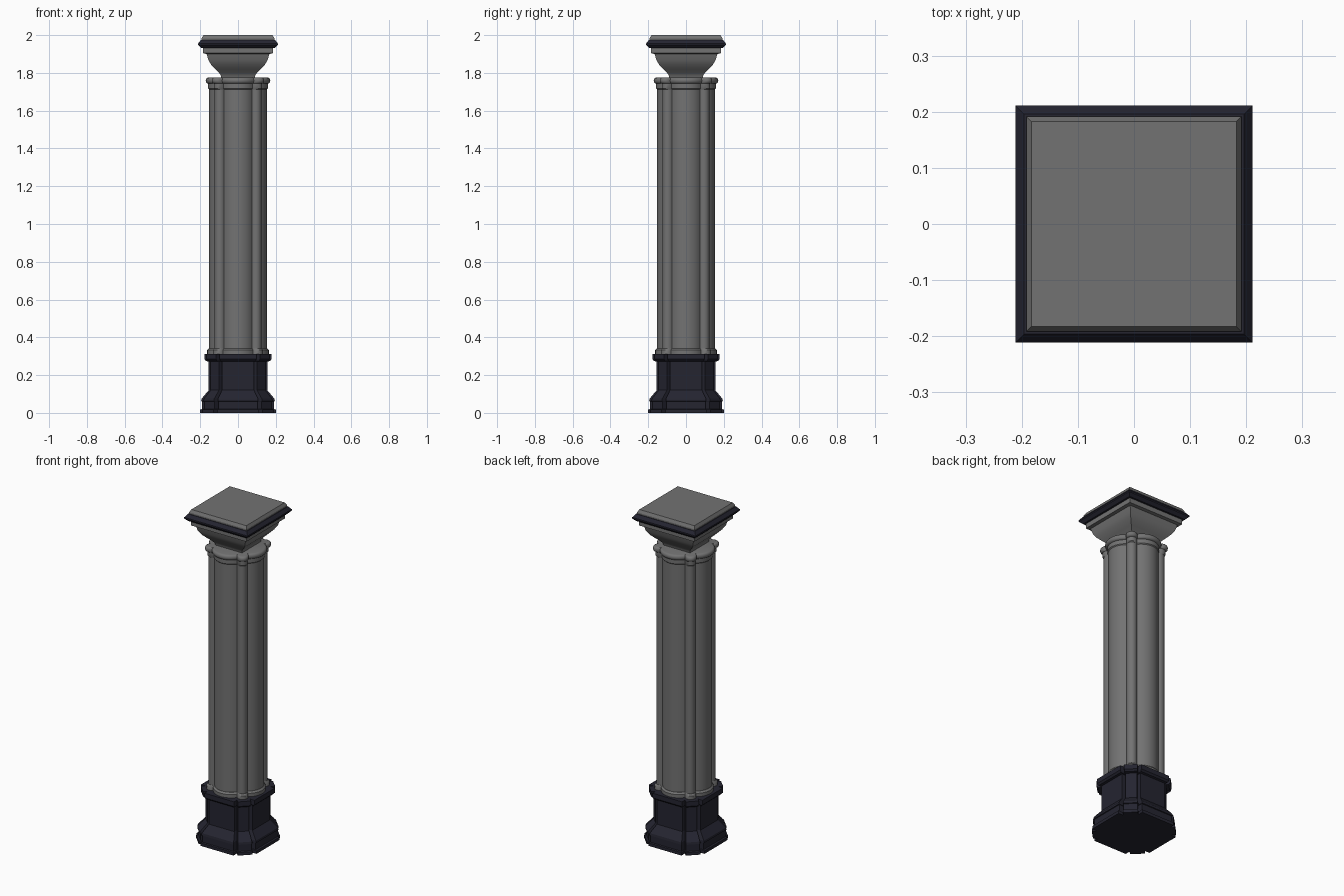
import bpy, bmesh, math

if "Cube" in bpy.data.objects:
    bpy.data.objects.remove(bpy.data.objects["Cube"])


def material(name, rgb):
    m = bpy.data.materials.new(name)
    m.diffuse_color = (*rgb, 1)
    m.use_nodes = True
    m.node_tree.nodes["Principled BSDF"].inputs["Base Color"].default_value = m.diffuse_color
    return m


GREY = material("grey_stone", (0.17, 0.17, 0.17))
DARK = material("dark_stone", (0.018, 0.018, 0.03))


def loft(name, plan, profile, mat, smooth=None):
    """Stack scaled copies of a plan: profile is a list of (half_width, z)."""
    ref = max(p[0] for p in plan)
    bm = bmesh.new()
    rings = [[bm.verts.new((x * h / ref, y * h / ref, z)) for x, y in plan]
             for h, z in profile]
    n = len(plan)
    for a, b in zip(rings, rings[1:]):
        for i in range(n):
            j = (i + 1) % n
            bm.faces.new((a[i], a[j], b[j], b[i]))
    bm.faces.new(rings[0][::-1])
    bm.faces.new(rings[-1])
    bmesh.ops.recalc_face_normals(bm, faces=bm.faces)
    me = bpy.data.meshes.new(name)
    bm.to_mesh(me)
    bm.free()
    me.materials.append(mat)
    if smooth:
        me.shade_smooth()
        me.set_sharp_from_angle(angle=math.radians(smooth))
    ob = bpy.data.objects.new(name, me)
    bpy.context.collection.objects.link(ob)
    return ob


def four(points):
    """Repeat plan points every quarter turn."""
    out = []
    for k in range(4):
        c, s = round(math.cos(k * math.pi / 2)), round(math.sin(k * math.pi / 2))
        out += [(x * c - y * s, x * s + y * c) for x, y in points]
    return out


def arc(cx, cy, r, a0, a1, n):
    return [(cx + r * math.cos(math.radians(a0 + (a1 - a0) * i / n)),
             cy + r * math.sin(math.radians(a0 + (a1 - a0) * i / n)))
            for i in range(n)]


# Plans: square, clustered shaft (wide lobe + small corner lobe), notched pedestal
square = four([(1, -1)])
lobes = four(arc(0, -0.06, 0.093, 216.3, 323.7, 12)
             + arc(0.096, -0.096, 0.0283, 222, 408, 8))
pedestal = four([(-0.085, -0.155), (0.085, -0.155), (0.085, -0.13),
                 (0.101, -0.145), (0.145, -0.101), (0.13, -0.085)])

# Pedestal
loft("pedestal", pedestal,
     [(0.2, 0), (0.2, 0.018), (0.19, 0.02), (0.19, 0.06), (0.195, 0.062),
      (0.193, 0.075), (0.155, 0.12), (0.155, 0.272), (0.169, 0.274),
      (0.178, 0.284), (0.178, 0.312)], DARK)

# Shaft with its lower and upper collars
loft("lower_collar", lobes, [(0.163, 0.305), (0.163, 0.332), (0.154, 0.342)], GREY, 35)
loft("shaft", lobes, [(0.153, 0.31), (0.153, 1.75)], GREY, 35)
torus = [(0.158 + 0.013 * math.cos(math.radians(a)), 1.759 + 0.016 * math.sin(math.radians(a)))
         for a in range(-90, 91, 30)]
loft("upper_collar", lobes, [(0.153, 1.713), (0.158, 1.718), (0.158, 1.743)] + torus, GREY, 35)

# Square capital: flared bowl, dark pointed band, bevelled top slab
loft("capital", square,
     [(0.088, 1.765), (0.09, 1.785), (0.1, 1.8), (0.12, 1.82), (0.142, 1.843),
      (0.157, 1.868), (0.166, 1.9), (0.184, 1.904), (0.184, 1.94)], GREY, 35)
loft("capital_band", square,
     [(0.195, 1.932), (0.211, 1.948), (0.211, 1.956), (0.196, 1.975)], DARK)
loft("capital_top", square, [(0.192, 1.97), (0.192, 1.984), (0.183, 2.0)], GREY)
